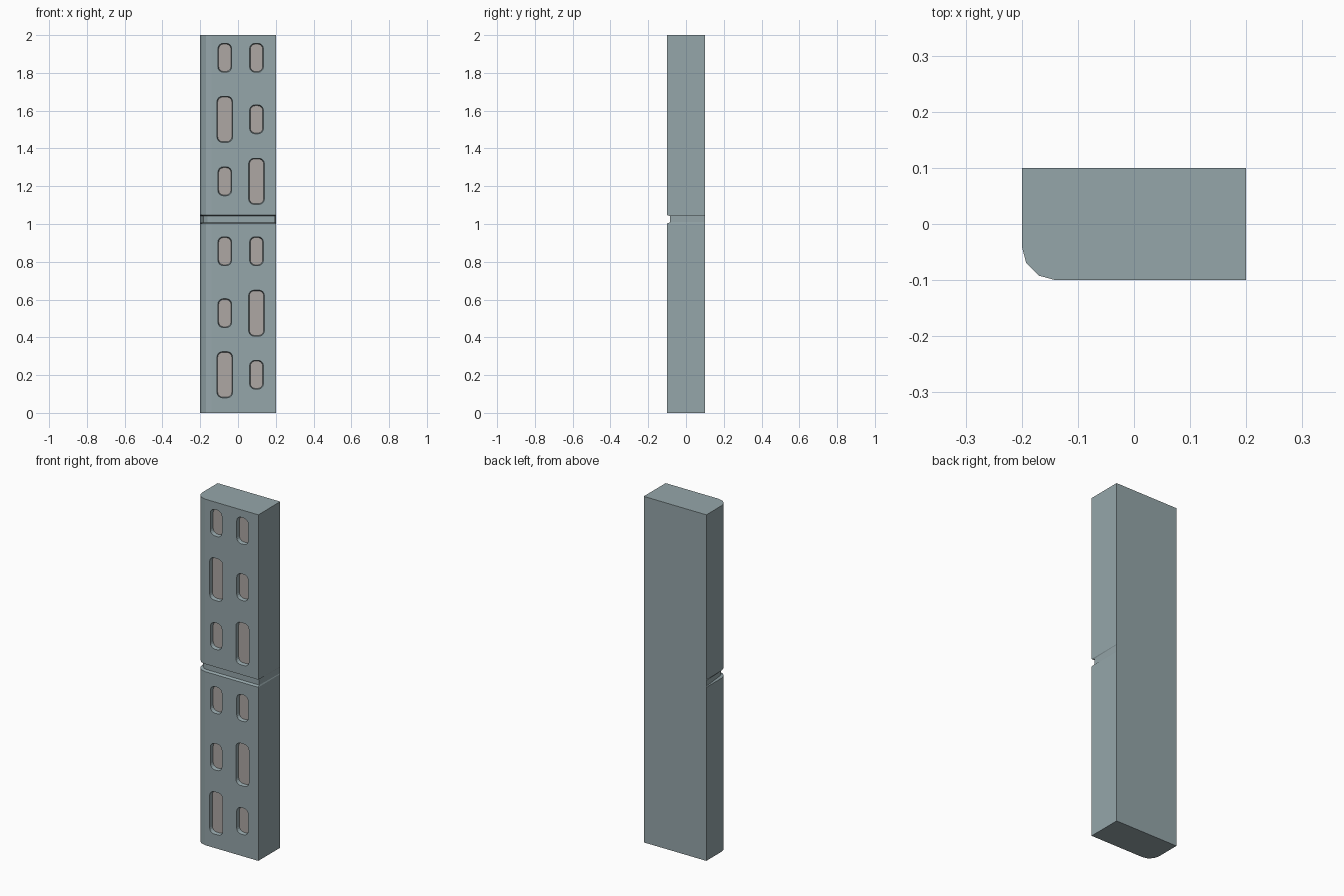
import bpy, bmesh, math

if "Cube" in bpy.data.objects:
    bpy.data.objects.remove(bpy.data.objects["Cube"])

FLOOR_Y = -0.08


def mesh_object(name, bm):
    bmesh.ops.recalc_face_normals(bm, faces=bm.faces)
    mesh = bpy.data.meshes.new(name)
    bm.to_mesh(mesh)
    bm.free()
    ob = bpy.data.objects.new(name, mesh)
    bpy.context.collection.objects.link(ob)
    return ob


def loft(bm, rings):
    loops = [[bm.verts.new(p) for p in ring] for ring in rings]
    n = len(loops[0])
    for a, b in zip(loops, loops[1:]):
        for i in range(n):
            j = (i + 1) % n
            bm.faces.new((a[i], a[j], b[j], b[i]))
    bm.faces.new(loops[0][::-1])
    bm.faces.new(loops[-1])


def section(z, inset):
    # plan outline with a rounded front left corner; the inset fades out at the back
    r = 0.06
    pts = [(-0.2, 0.1)]
    for k in range(4):
        a = math.radians(180 + 30 * k)
        pts.append((-0.14 + (r - inset) * math.cos(a), -0.04 + (r - inset) * math.sin(a)))
    pts += [(0.2 - inset * 0.35, -0.1 + inset), (0.2, 0.1)]
    return [(x, y, z) for x, y in pts]


def slot_ring(cx, cz, w, h, r, y):
    pts = []
    for q, (sx, sz) in enumerate([(1, 1), (-1, 1), (-1, -1), (1, -1)]):
        for k in range(5):
            a = math.radians(90 * q + 22.5 * k)
            pts.append((cx + sx * (w / 2 - r) + r * math.cos(a), y,
                        cz + sz * (h / 2 - r) + r * math.sin(a)))
    return pts


# slab with the groove around the front and sides
bm = bmesh.new()
G = 0.015
loft(bm, [section(0, 0), section(1.003, 0), section(1.009, G),
          section(1.043, G), section(1.047, 0), section(2, 0)])
slab = mesh_object("slab", bm)

# slot cutters: height of row, left slot is long, right slot is long
rows = [(1.88, 0, 0), (1.554, 1, 0), (1.226, 0, 1),
        (0.856, 0, 0), (0.528, 0, 1), (0.202, 1, 0)]
bm = bmesh.new()
for z, left, right in rows:
    for x, is_long in ((-0.07, left), (0.098, right)):
        w, h = (0.083, 0.244) if is_long else (0.073, 0.153)
        loft(bm, [slot_ring(x, z, w + 0.008, h + 0.008, 0.03, -0.12),
                  slot_ring(x, z, w - 0.008, h - 0.008, 0.026, FLOOR_Y)])
cutter = mesh_object("slot_cutter", bm)
cutter.hide_render = True

bpy.context.view_layer.objects.active = slab
mod = slab.modifiers.new("slots", 'BOOLEAN')
mod.operation = 'DIFFERENCE'
mod.solver = 'EXACT'
mod.object = cutter
bpy.ops.object.modifier_apply(modifier=mod.name)
bpy.data.objects.remove(cutter)

# pale slot floors
body = bpy.data.materials.new("body_grey")
body.diffuse_color = (0.30, 0.38, 0.40, 1)
body.use_nodes = True
body.node_tree.nodes["Principled BSDF"].inputs["Base Color"].default_value = body.diffuse_color
pale = bpy.data.materials.new("slot_floor")
pale.diffuse_color = (0.42, 0.39, 0.37, 1)
pale.use_nodes = True
pale.node_tree.nodes["Principled BSDF"].inputs["Base Color"].default_value = pale.diffuse_color
slab.data.materials.clear()
slab.data.materials.append(body)
slab.data.materials.append(pale)
for f in slab.data.polygons:
    on_floor = f.normal.y < -0.99 and abs(f.center.y - FLOOR_Y) < 0.002
    f.material_index = 1 if on_floor else 0
